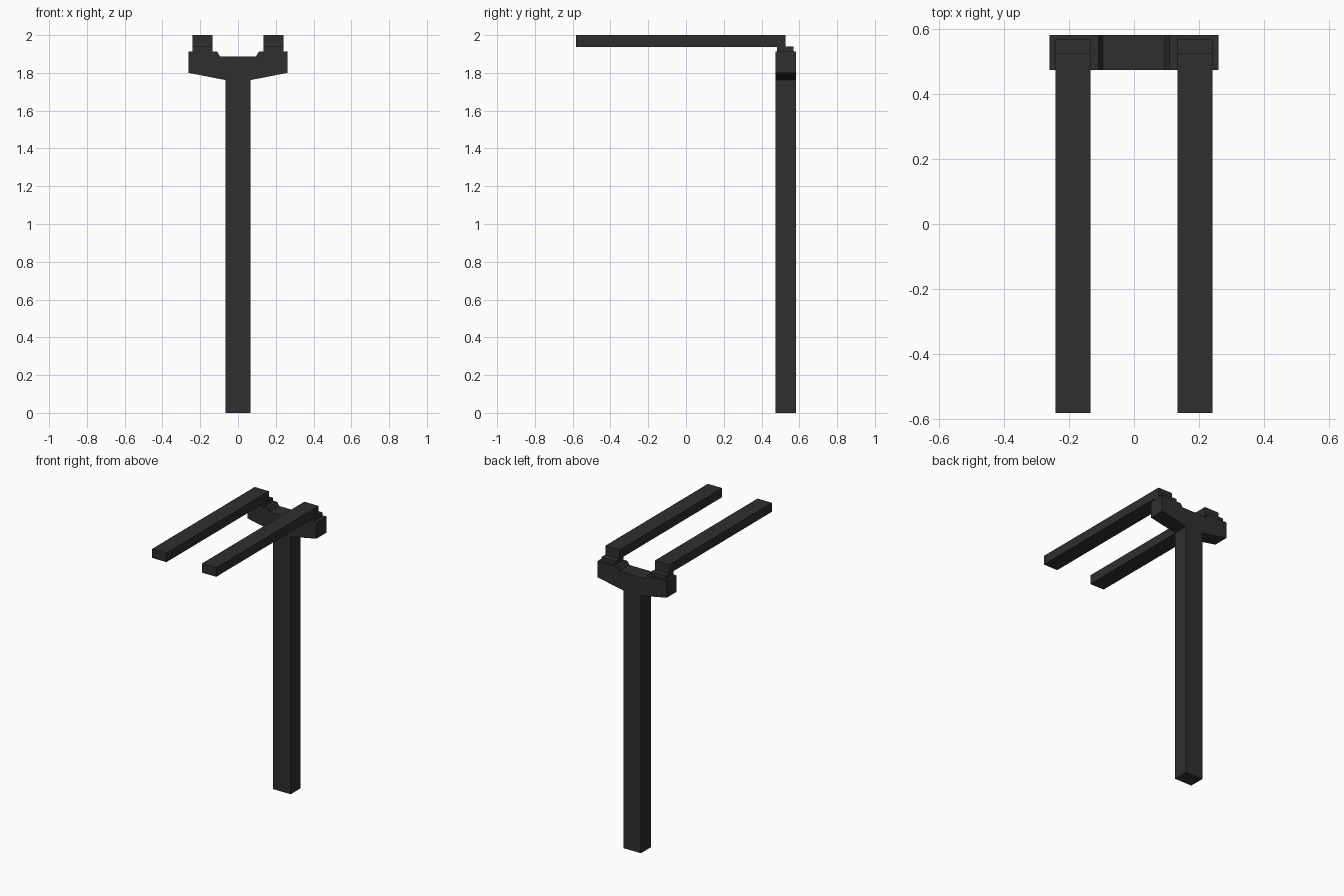
import bpy, bmesh

if "Cube" in bpy.data.objects:
    bpy.data.objects.remove(bpy.data.objects["Cube"])

mat = bpy.data.materials.new("charcoal black")
mat.diffuse_color = (0.028, 0.028, 0.028, 1)
mat.use_nodes = True
mat.node_tree.nodes["Principled BSDF"].inputs["Base Color"].default_value = mat.diffuse_color


def finish(name, bm):
    bmesh.ops.recalc_face_normals(bm, faces=bm.faces)
    mesh = bpy.data.meshes.new(name)
    bm.to_mesh(mesh)
    bm.free()
    mesh.materials.append(mat)
    ob = bpy.data.objects.new(name, mesh)
    bpy.context.collection.objects.link(ob)
    return ob


def extrude_y(name, outline, y0, y1):
    """Extrude an (x, z) outline from y0 to y1."""
    bm = bmesh.new()
    face = bm.faces.new([bm.verts.new((x, y0, z)) for x, z in outline])
    out = bmesh.ops.extrude_face_region(bm, geom=[face])["geom"]
    bmesh.ops.translate(bm, vec=(0, y1 - y0, 0),
                        verts=[v for v in out if isinstance(v, bmesh.types.BMVert)])
    return finish(name, bm)


def box(name, x0, x1, y0, y1, z0, z1):
    return extrude_y(name, [(x0, z0), (x1, z0), (x1, z1), (x0, z1)], y0, y1)


BACK, FRONT = 0.582, 0.475

# Upright post
box("post", -0.066, 0.066, FRONT, BACK, 0, 1.765)

# Yoke head with sloped underside and shallow notch on top
half = [(0.066, 1.762), (0.261, 1.80), (0.261, 1.912), (0.11, 1.912), (0.096, 1.888)]
extrude_y("yoke_head", half + [(-x, z) for x, z in reversed(half)], FRONT, BACK)

# Pads and long arms reaching forward, one pair per side
for side, s in (("left", -1), ("right", 1)):
    xs = sorted((s * 0.134, s * 0.242))
    box("pad_" + side, *xs, 0.482, 0.569, 1.911, 1.939)
    box("arm_" + side, *xs, -0.582, 0.526, 1.938, 2.0)
